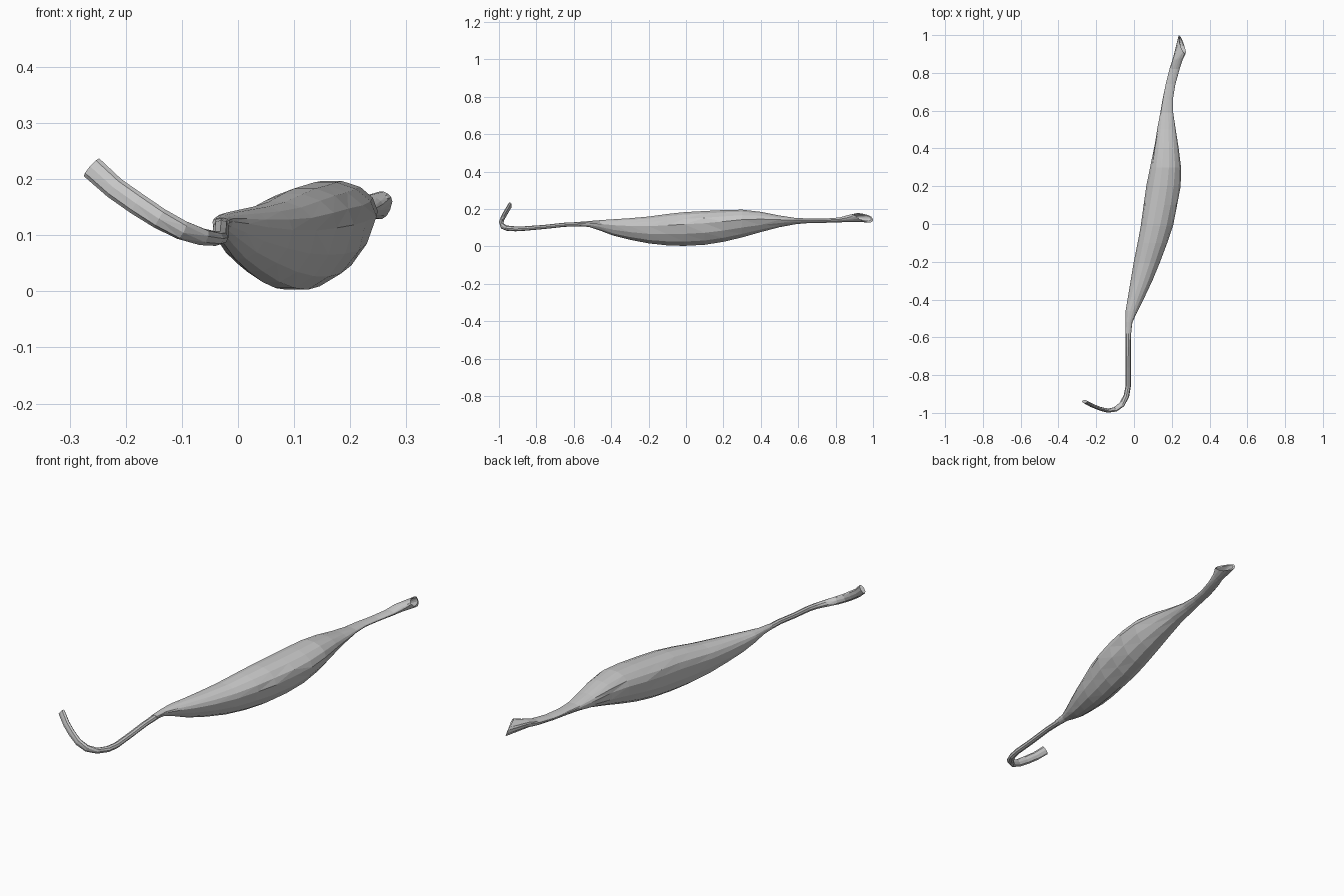
import bpy, bmesh, math, random
from mathutils import Vector

random.seed(4)
SIDES = 14

husk = bpy.data.materials.new("dull grey husk")
husk.diffuse_color = (0.57, 0.57, 0.57, 1)


def loft(name, rings):
    """Skin a list of equal-length rings and cap both ends."""
    bm = bmesh.new()
    loops = [[bm.verts.new(p) for p in ring] for ring in rings]
    n = len(loops[0])
    for a, b in zip(loops, loops[1:]):
        for i in range(n):
            j = (i + 1) % n
            bm.faces.new((a[i], a[j], b[j], b[i]))
    bm.faces.new(loops[0])
    bm.faces.new(loops[-1])
    bmesh.ops.triangulate(bm, faces=bm.faces[:])
    bmesh.ops.recalc_face_normals(bm, faces=bm.faces[:])
    mesh = bpy.data.meshes.new(name)
    bm.to_mesh(mesh)
    bm.free()
    mesh.materials.append(husk)
    obj = bpy.data.objects.new(name, mesh)
    bpy.context.collection.objects.link(obj)
    return obj


def pod_ring(y, x0, x1, z0, z1, cut=0.0, scale=1.0):
    """Egg-shaped section: widest above the middle, narrow keel below."""
    cx, cz = (x0 + x1) / 2, z0 + (z1 - z0) * 0.64
    keel = cx - (x1 - x0) * 0.08
    ring = []
    for i in range(SIDES):
        a = 2 * math.pi * i / SIDES
        c, s = math.cos(a), math.sin(a)
        rough = 1 + random.uniform(-0.035, 0.02)
        x = cx + c * (x1 - x0) / 2 * rough * scale
        if s < 0:
            x += (keel - cx) * -s
            z = cz + s * (cz - z0) * scale
        else:
            z = cz + s * (z1 - cz) * scale
        ring.append(Vector((x, y - cut * (0.8 * c + 0.6 * s), z)))
    return ring


# Pod: y, left x, right x, bottom z, top z
stations = [
    (-0.58, -0.045, -0.015, 0.108, 0.131),
    (-0.52, -0.045, -0.008, 0.104, 0.136),
    (-0.46, -0.045, 0.020, 0.084, 0.141),
    (-0.39, -0.033, 0.055, 0.057, 0.146),
    (-0.30, -0.018, 0.098, 0.034, 0.152),
    (-0.20, 0.000, 0.140, 0.014, 0.161),
    (-0.10, 0.017, 0.177, 0.003, 0.175),
    (-0.01, 0.033, 0.206, 0.000, 0.185),
    (0.10, 0.050, 0.230, 0.006, 0.191),
    (0.20, 0.066, 0.246, 0.022, 0.196),
    (0.30, 0.086, 0.248, 0.046, 0.198),
    (0.40, 0.105, 0.236, 0.075, 0.186),
    (0.50, 0.123, 0.220, 0.102, 0.166),
    (0.59, 0.139, 0.207, 0.119, 0.152),
    (0.66, 0.151, 0.206, 0.125, 0.150),
    (0.74, 0.168, 0.219, 0.126, 0.149),
    (0.82, 0.188, 0.241, 0.128, 0.155),
    (0.87, 0.203, 0.258, 0.131, 0.169),
]
rings = [pod_ring(*s) for s in stations]
# Flared slanting mouth with a hollow inside
rings.append(pod_ring(0.95, 0.236, 0.275, 0.128, 0.178, cut=0.05))
rings.append(pod_ring(0.94, 0.236, 0.275, 0.128, 0.178, cut=0.05, scale=0.75))
rings.append(pod_ring(0.89, 0.215, 0.260, 0.132, 0.170, cut=0.02, scale=0.45))
loft("seed_pod", rings)

# Stem: centre x, y, z, then broad and thin radius
path = [
    (-0.030, -0.54, 0.120, 0.015, 0.012),
    (-0.030, -0.65, 0.116, 0.014, 0.011),
    (-0.031, -0.76, 0.104, 0.014, 0.011),
    (-0.031, -0.86, 0.096, 0.014, 0.012),
    (-0.040, -0.91, 0.094, 0.015, 0.013),
    (-0.064, -0.955, 0.097, 0.017, 0.013),
    (-0.100, -0.982, 0.109, 0.018, 0.012),
    (-0.140, -0.988, 0.130, 0.019, 0.011),
    (-0.180, -0.978, 0.156, 0.020, 0.010),
    (-0.220, -0.962, 0.184, 0.020, 0.010),
    (-0.261, -0.940, 0.221, 0.021, 0.009),
]
pts = [Vector(p[:3]) for p in path]
rings = []
broad = Vector((1, 0, 0))
for i, p in enumerate(pts):
    t = (pts[min(i + 1, len(pts) - 1)] - pts[max(i - 1, 0)]).normalized()
    broad = (broad - t * broad.dot(t)).normalized()
    # the hooked end turns its broad side to the front
    target = Vector((0.55, 0, 0.83)) if i > 4 else Vector((1, 0, 0))
    target = (target - t * target.dot(t)).normalized()
    broad = broad.lerp(target, 0.6).normalized()
    thin = t.cross(broad)
    ra, rb = path[i][3:]
    rings.append([p + broad * ra * math.cos(k * math.pi / 4)
                  + thin * rb * math.sin(k * math.pi / 4) for k in range(8)])
loft("hooked_stem", rings)
